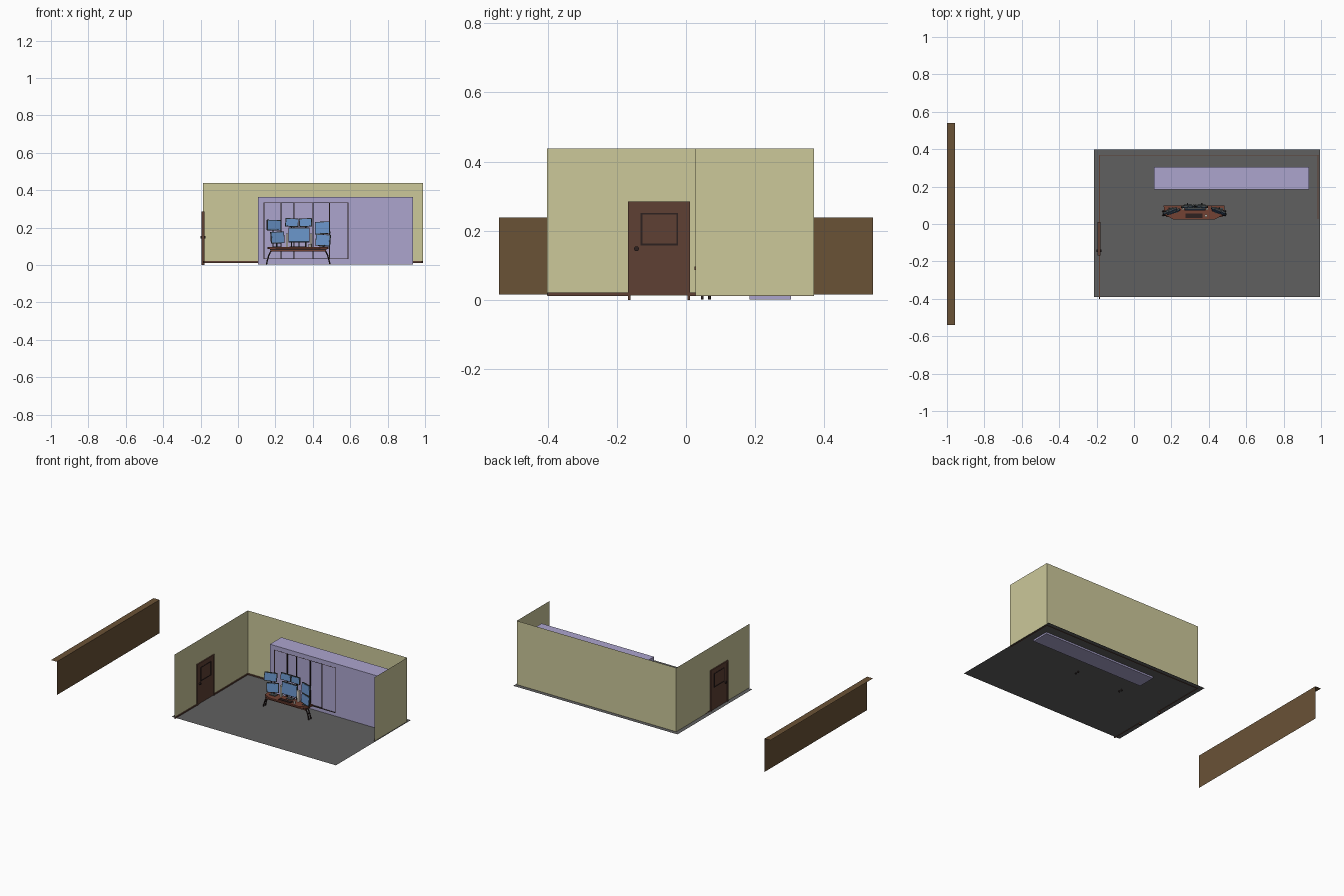
import bpy, bmesh, math
from mathutils import Matrix, Vector

if "Cube" in bpy.data.objects:
    bpy.data.objects.remove(bpy.data.objects["Cube"])


def material(name, r, g, b):
    m = bpy.data.materials.new(name)
    lin = [((c / 255 + 0.055) / 1.055) ** 2.4 for c in (r, g, b)]
    m.diffuse_color = (*lin, 1)
    m.use_nodes = True
    m.node_tree.nodes["Principled BSDF"].inputs["Base Color"].default_value = m.diffuse_color
    return m


WALL = material("khaki wall", 204, 200, 154)
FLOOR = material("grey floor", 96, 96, 96)
LILAC = material("lilac cabinet", 172, 165, 206)
TIMBER = material("timber brown", 106, 82, 54)
DOOR = material("door brown", 94, 64, 52)
DARK = material("dark trim", 45, 33, 32)
DESK = material("red brown desk", 116, 66, 52)
CASE = material("monitor grey", 66, 72, 74)
SCREEN = material("screen blue", 104, 146, 198)
CREAM = material("cream", 222, 216, 204)


def finish(name, bm, mat):
    me = bpy.data.meshes.new(name)
    bm.to_mesh(me)
    bm.free()
    me.materials.append(mat)
    ob = bpy.data.objects.new(name, me)
    bpy.context.collection.objects.link(ob)
    return ob


def box(name, x, y, z, mat, matrix=None):
    bm = bmesh.new()
    bmesh.ops.create_cube(bm, size=1)
    for v in bm.verts:
        v.co = [a + (c + 0.5) * (b - a) for (a, b), c in zip((x, y, z), v.co)]
    if matrix:
        bm.transform(matrix)
    return finish(name, bm, mat)


def sheet(name, corners, mat):
    bm = bmesh.new()
    bm.faces.new([bm.verts.new(c) for c in corners])
    return finish(name, bm, mat)


def wall(name, a, b, z0, z1, mat):
    return sheet(name, [(*a, z0), (*b, z0), (*b, z1), (*a, z1)], mat)


def tube(name, points, radius, mat):
    cu = bpy.data.curves.new(name, 'CURVE')
    cu.dimensions = '3D'
    cu.bevel_depth = radius
    cu.bevel_resolution = 1
    cu.use_fill_caps = True
    sp = cu.splines.new('POLY')
    sp.points.add(len(points) - 1)
    for p, c in zip(sp.points, points):
        p.co = (*c, 1)
    cu.materials.append(mat)
    ob = bpy.data.objects.new(name, cu)
    bpy.context.collection.objects.link(ob)
    return ob


def cylinder(name, loc, radius, depth, mat, axis='Z'):
    bm = bmesh.new()
    bmesh.ops.create_cone(bm, cap_ends=True, segments=16, radius1=radius, radius2=radius, depth=depth)
    if axis == 'X':
        bm.transform(Matrix.Rotation(math.pi / 2, 4, 'Y'))
    bm.transform(Matrix.Translation(loc))
    return finish(name, bm, mat)


# room shell: floor and three thin walls
XL, XR, YB, Z0, ZT = -0.187, 0.988, 0.37, 0.013, 0.438
sheet("floor", [(-0.215, -0.39, Z0), (0.995, -0.39, Z0), (0.995, 0.397, Z0), (-0.215, 0.397, Z0)], FLOOR)
wall("back_wall", (XL, YB), (XR, YB), Z0, ZT, WALL)
wall("left_wall", (XL, -0.402), (XL, YB), Z0, ZT, WALL)
wall("right_wall", (XR, 0.027), (XR, YB), Z0, ZT, WALL)

# baseboards
BZ = (0.011, 0.021)
box("left_baseboard_front", (XL, XL + 0.005), (-0.4, -0.168), BZ, DOOR)
box("left_baseboard_back", (XL, XL + 0.005), (0.012, YB), BZ, DOOR)
box("back_baseboard", (XL, XR), (YB - 0.005, YB - 0.0005), BZ, DOOR)
box("right_baseboard", (XR - 0.006, XR - 0.0005), (0.027, YB), BZ, DOOR)

# door with frame, window surround and knobs on both sides
box("door_panel", (-0.191, -0.183), (-0.163, 0.007), (0.015, 0.275), DOOR)
for y in (-0.168, 0.005):
    box("door_post", (-0.194, -0.180), (y, y + 0.007), (0, 0.277), DOOR)
box("door_lintel", (-0.194, -0.180), (-0.168, 0.012), (0.275, 0.285), DOOR)
for x in (-0.193, -0.183):
    for y in (-0.131, -0.028):
        box("window_side_trim", (x, x + 0.002), (y, y + 0.005), (0.158, 0.252), DARK)
    for z in (0.158, 0.247):
        box("window_cross_trim", (x, x + 0.002), (-0.131, -0.023), (z, z + 0.005), DARK)
for x in (-0.195, -0.179):
    cylinder("door_knob", (x, -0.143, 0.148), 0.007, 0.009, DARK, 'X')

# separate timber barrier: upright sheet with a narrow ledge
wall("barrier_panel", (-0.957, -0.54), (-0.957, 0.54), 0.016, 0.238, TIMBER)
sheet("barrier_ledge", [(-1, -0.54, 0.238), (-0.957, -0.54, 0.238),
                        (-0.957, 0.54, 0.238), (-1, 0.54, 0.238)], TIMBER)

# cabinet: solid right part, framed left part with five sliding panels
CY = (0.184, 0.304)
box("cabinet_right", (0.588, 0.935), CY, (0.002, 0.363), LILAC)
box("cabinet_left_side", (0.107, 0.14), CY, (0.002, 0.363), LILAC)
box("cabinet_top", (0.14, 0.588), CY, (0.335, 0.363), LILAC)
box("cabinet_base", (0.14, 0.588), CY, (0.002, 0.033), LILAC)
box("cabinet_back", (0.14, 0.588), (0.21, 0.304), (0.033, 0.335), LILAC)
edges = [0.14, 0.23, 0.30, 0.40, 0.49, 0.588]
for i, (a, b) in enumerate(zip(edges, edges[1:])):
    y = 0.188 + 0.008 * (i % 2)
    box("sliding_panel", (a + 0.002, b - 0.002), (y, y + 0.006), (0.036, 0.332), LILAC)
for x in edges:
    box("panel_gap", (x - 0.0025, x + 0.0025), (0.1835, 0.209), (0.033, 0.335), DARK)
for z in (0.033, 0.332):
    box("panel_track", (0.14, 0.588), (0.1838, 0.209), (z, z + 0.003), DARK)

# desk: top with tapering front, apron and splayed curved legs
bm = bmesh.new()
outline = [(0.165, 0.05), (0.21, 0.024), (0.43, 0.024), (0.48, 0.05), (0.485, 0.098), (0.158, 0.098)]
face = bm.faces.new([bm.verts.new((x, y, 0.086)) for x, y in outline])
top = bmesh.ops.extrude_face_region(bm, geom=[face])
bmesh.ops.translate(bm, vec=(0, 0, 0.01), verts=[v for v in top["geom"] if isinstance(v, bmesh.types.BMVert)])
bmesh.ops.recalc_face_normals(bm, faces=bm.faces)
finish("desk_top", bm, DESK)
box("desk_apron", (0.175, 0.47), (0.04, 0.09), (0.073, 0.086), DESK)
box("desk_trim", (0.172, 0.473), (0.038, 0.092), (0.081, 0.085), DARK)
for s in (-1, 1):
    for y in (0.047, 0.068):
        tube("desk_leg", [(0.322 + s * dx, y, z) for dx, z in
                          ((0.135, 0.084), (0.149, 0.07), (0.158, 0.05), (0.165, 0.025), (0.17, 0.002))],
             0.004, DARK)
    box("leg_brace", (0.322 + s * 0.158 - 0.003, 0.322 + s * 0.158 + 0.003), (0.047, 0.068), (0.047, 0.053), DARK)

# monitors: centre, size, turn and roll in degrees, built facing -y
monitors = [
    ("upper_left", 0.192, 0.070, 0.213, 0.080, 0.056, 22, 2),
    ("upper_mid_left", 0.288, 0.094, 0.227, 0.070, 0.045, 6, 3),
    ("upper_mid_right", 0.361, 0.094, 0.227, 0.068, 0.045, -6, -3),
    ("upper_right", 0.452, 0.072, 0.199, 0.084, 0.066, -20, -3),
    ("lower_left", 0.211, 0.066, 0.147, 0.076, 0.062, 20, -2),
    ("lower_centre", 0.326, 0.080, 0.160, 0.114, 0.080, 0, 0),
    ("lower_right", 0.455, 0.064, 0.133, 0.082, 0.062, -20, 3),
]
for name, x, y, z, w, h, turn, roll in monitors:
    m = (Matrix.Translation((x, y, z)) @ Matrix.Rotation(math.radians(turn), 4, 'Z')
         @ Matrix.Rotation(math.radians(roll), 4, 'Y') @ Matrix.Rotation(math.radians(-5), 4, 'X'))
    w, h = w / 2, h / 2
    box(name + "_monitor", (-w, w), (-0.004, 0.004), (-h, h), CASE, m)
    box(name + "_hump", (-w * 0.6, w * 0.6), (0.004, 0.010), (-h * 0.6, h * 0.6), CASE, m)
    box(name + "_screen", (-w + 0.004, w - 0.004), (-0.0055, -0.003), (-h + 0.004, h - 0.004), SCREEN, m)
    # stand arm from the rear of the screen down to the desk
    rear = m @ Vector((0, 0.011, 0))
    tube(name + "_stand", [rear, (rear.x, rear.y + 0.006, z - 0.01), (rear.x, min(rear.y + 0.006, 0.096), 0.096)],
         0.003, CASE)
    if name.startswith("lower"):
        box(name + "_foot", (x - 0.022, x + 0.022), (y - 0.008, y + 0.022), (0.096, 0.099), CASE)

# desk items
box("keyboard", (0.275, 0.365), (0.033, 0.055), (0.096, 0.1), DARK)
cylinder("mug", (0.385, 0.044, 0.104), 0.007, 0.016, CREAM)
for x in (0.262, 0.39):
    box("speaker", (x - 0.006, x + 0.006), (0.074, 0.09), (0.096, 0.17), CREAM)
